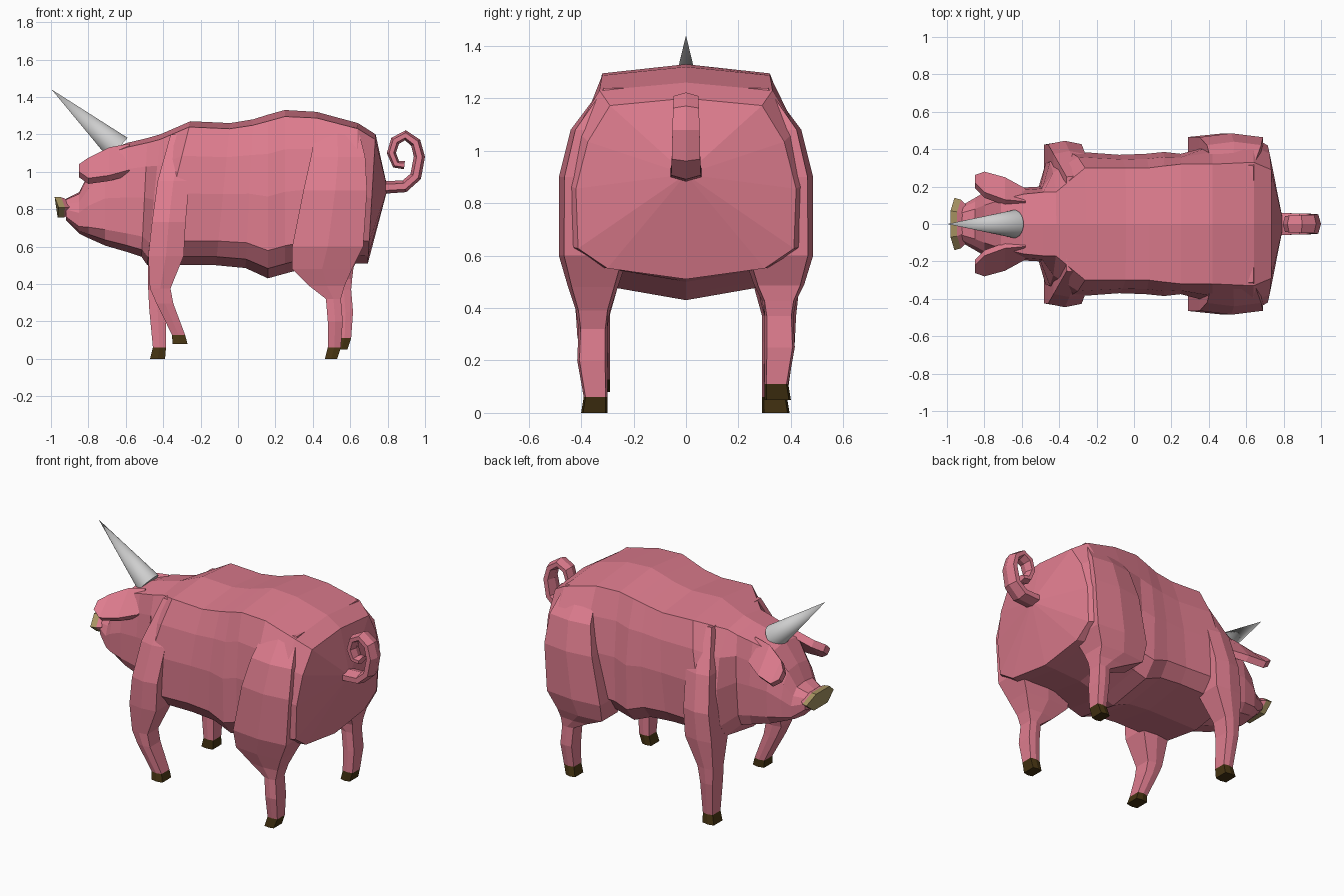
import bpy, bmesh, math
from mathutils import Vector

if "Cube" in bpy.data.objects:
    bpy.data.objects.remove(bpy.data.objects["Cube"])


def material(name, rgb):
    m = bpy.data.materials.new(name)
    m.diffuse_color = (*rgb, 1)
    m.use_nodes = True
    m.node_tree.nodes["Principled BSDF"].inputs["Base Color"].default_value = m.diffuse_color
    return m


PINK = material("pink skin", (0.74, 0.205, 0.275))
TAN = material("tan snout", (0.38, 0.29, 0.12))
HOOF = material("dark brown hoof", (0.06, 0.034, 0.006))
GREY = material("grey horn", (0.62, 0.62, 0.62))


def loft(name, rings, mats=(PINK,), tail_mat=0, tip=None):
    """Skin a list of point rings; the last band and cap take tail_mat."""
    bm = bmesh.new()
    vs = [[bm.verts.new(p) for p in r] for r in rings]
    n = len(vs[0])
    for i in range(len(vs) - 1):
        for j in range(n):
            k = (j + 1) % n
            f = bm.faces.new((vs[i][j], vs[i][k], vs[i + 1][k], vs[i + 1][j]))
            f.material_index = tail_mat if i == len(vs) - 2 else 0
    bm.faces.new(vs[0])
    if tip:
        t = bm.verts.new(tip)
        for j in range(n):
            bm.faces.new((vs[-1][j], vs[-1][(j + 1) % n], t))
    else:
        bm.faces.new(vs[-1]).material_index = tail_mat
    bmesh.ops.recalc_face_normals(bm, faces=bm.faces)
    me = bpy.data.meshes.new(name)
    bm.to_mesh(me)
    bm.free()
    for m in mats:
        me.materials.append(m)
    ob = bpy.data.objects.new(name, me)
    bpy.context.collection.objects.link(ob)
    return ob


# Body and head: x, lean, top z, top half width, side half width, belly half width, bottom z
ROWS = [
    (-.92, 0, .855, .06, .10, .06, .74),
    (-.85, 0, .89, .08, .14, .10, .67),
    (-.80, 0, .99, .10, .17, .12, .645),
    (-.71, 0, 1.11, .13, .19, .15, .605),
    (-.59, 0, 1.155, .16, .195, .17, .57),
    (-.50, .05, 1.18, .17, .20, .17, .545),
    (-.45, .10, 1.20, .17, .33, .28, .50),
    (-.35, .25, 1.27, .30, .39, .30, .50),
    (-.08, .10, 1.26, .30, .37, .30, .50),
    (.06, .05, 1.28, .30, .375, .30, .485),
    (.16, 0, 1.305, .31, .385, .30, .43),
    (.25, 0, 1.33, .32, .375, .30, .455),
    (.42, 0, 1.32, .32, .42, .30, .50),
    (.63, .03, 1.26, .33, .47, .32, .51),
    (.715, .06, 1.20, .29, .42, .30, .51),
]


def body_ring(x, lean, zt, yt, ym, yb, zb):
    h = zt - zb
    half = [(yt, zt - .04 * h), (yt + .65 * (ym - yt), zb + .76 * h),
            (ym, zb + .5 * h), (ym * .98, zb + .17 * h), (yb, zb + .06 * h)]
    pts = [(0, zt)] + half + [(0, zb)] + [(-y, z) for y, z in reversed(half)]
    return [(x + lean * (z - (zt + zb) / 2), y, z) for y, z in pts]


loft("body", [body_ring(*r) for r in ROWS], tip=(.80, 0, .91))


# Legs: z, front x, back x, inner y, outer y (last band is the hoof)
FRONT = [
    (1.20, -.36, -.22, .15, .26), (.95, -.43, -.26, .18, .39),
    (.73, -.46, -.28, .20, .445), (.55, -.48, -.29, .24, .44),
    (.37, -.48, -.37, .29, .42), (.27, -.475, -.385, .29, .415),
    (.06, -.455, -.385, .29, .385), (0, -.47, -.39, .29, .395),
]
HIND = [
    (1.24, .42, .64, .20, .32), (1.08, .39, .68, .20, .44),
    (.90, .35, .69, .20, .485), (.60, .29, .67, .22, .485),
    (.48, .29, .61, .26, .45), (.39, .38, .57, .29, .42),
    (.32, .47, .55, .30, .41), (.20, .48, .56, .30, .415),
    (.06, .48, .55, .30, .39), (0, .465, .53, .30, .40),
]


def leg(name, rows, side, dx=0, dz=0, start=.4, span=.4):
    rings = []
    for z, x0, x1, y0, y1 in rows:
        t = min(1, max(0, (start - z) / span))
        xm, ym, yr = (x0 + x1) / 2, (y0 + y1) / 2, (y1 - y0) / 2
        pts = [(x0, -.85), (x0, .85), (xm, 1), (x1, .85), (x1, -.85), (xm, -1)]
        rings.append([(x + dx * t, side * (ym + f * yr), z + dz * t) for x, f in pts])
    loft(name, rings, (PINK, HOOF), 1)


leg("front_leg_planted", FRONT, 1)
leg("front_leg_raised", FRONT, -1, .12, .08)
leg("hind_leg_planted", HIND, -1)
leg("hind_leg_raised", HIND, 1, .055, .05, .5, .15)

# Snout: flared hexagon with a tan pad on its front
HEX = [(math.cos(i * math.pi / 3), math.sin(i * math.pi / 3)) for i in range(6)]
rings = []
for x, yr, zr in [(-.87, .10, .05), (-.915, .095, .045), (-.95, .13, .062), (-.985, .14, .064)]:
    rings.append([(x + .025 * abs(c) - .15 * s * zr, c * yr, .81 + s * zr) for c, s in HEX])
loft("snout", rings, (PINK, TAN), 1)

# Ears: x, upper edge (y, z), outer edge (y, z), mirrored
EAR = [(-.58, .12, 1.15, .19, 1.01), (-.69, .13, 1.13, .25, .98),
       (-.80, .17, 1.075, .28, .965), (-.85, .22, 1.04, .262, 1.0)]
for label, s in (("left", -1), ("right", 1)):
    loft(label + "_ear", [[(x, s * ya, za), (x, s * yb, zb),
                           (x, s * (yb - .03), zb - .03), (x, s * (ya - .03), za - .035)]
                          for x, ya, za, yb, zb in EAR])

# Curled tail: hexagonal section swept along a spiral
PATH = [Vector((x, 0, z)) for x, z in [
    (.76, .915), (.89, .922), (.95, .975), (.97, 1.08), (.95, 1.155), (.895, 1.195),
    (.84, 1.165), (.82, 1.10), (.845, 1.04), (.89, 1.035)]]
rings = []
for i, p in enumerate(PATH):
    t = (PATH[min(i + 1, len(PATH) - 1)] - PATH[max(i - 1, 0)]).normalized()
    n = Vector((-t.z, 0, t.x))
    k = 1 - .04 * i
    rings.append([p + n * (.034 * k * c) + Vector((0, .068 * k * s, 0)) for c, s in HEX])
loft("tail", rings)

# Horn: smooth cone leaning forward
base, tip = Vector((-.64, 0, 1.125)), Vector((-.997, 0, 1.44))
d = tip - base
bpy.ops.mesh.primitive_cone_add(vertices=32, radius1=.075, radius2=0, depth=d.length,
                                location=(base + tip) / 2,
                                rotation=d.to_track_quat('Z', 'Y').to_euler())
horn = bpy.context.object
horn.name = "horn"
horn.data.materials.append(GREY)
bpy.ops.object.shade_smooth_by_angle()
